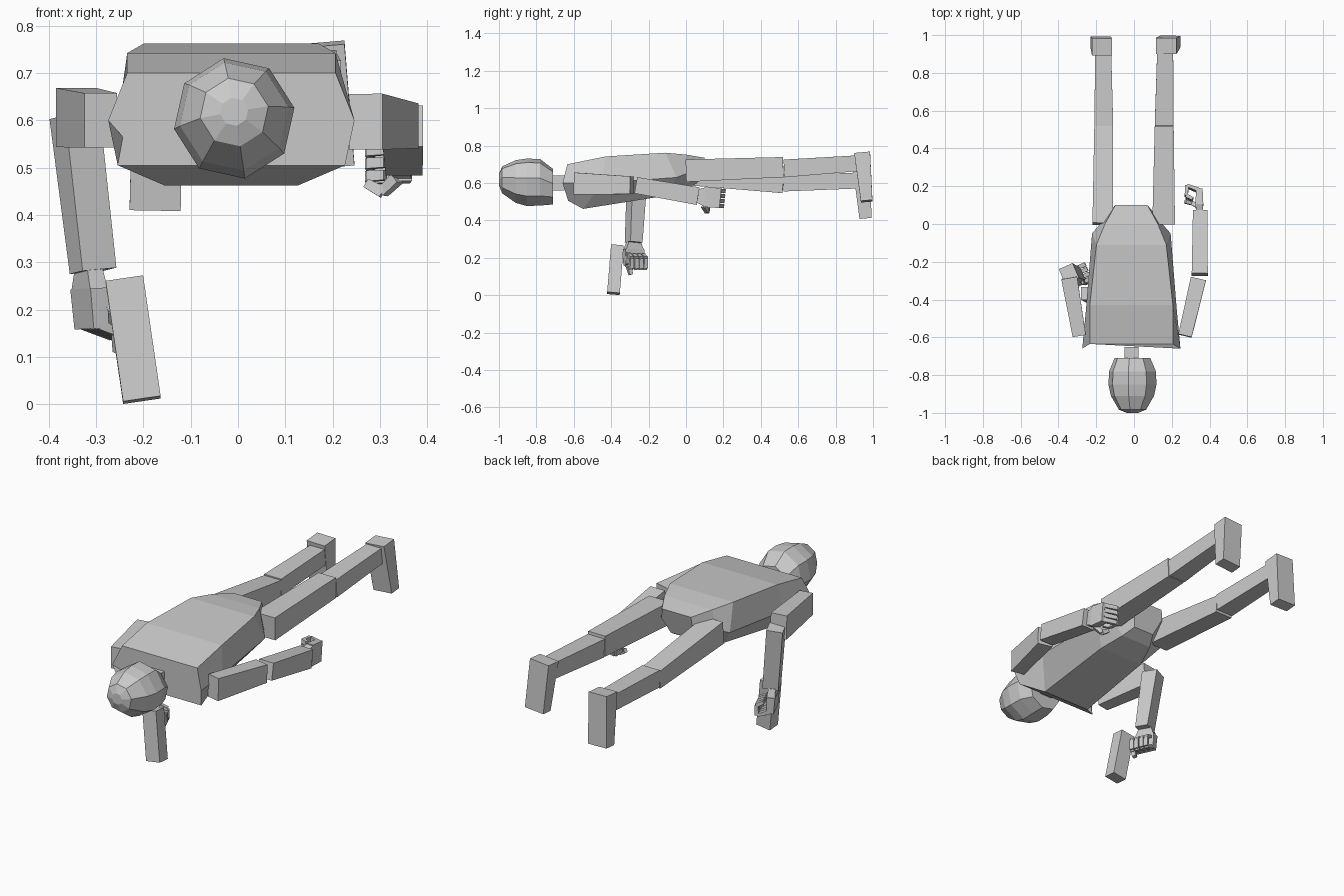
import bpy, bmesh, math
from mathutils import Vector as V

if "Cube" in bpy.data.objects:
    bpy.data.objects.remove(bpy.data.objects["Cube"])


def make(name, verts, faces):
    me = bpy.data.meshes.new(name)
    bm = bmesh.new()
    vs = [bm.verts.new(v) for v in verts]
    for f in faces:
        bm.faces.new([vs[i] for i in f])
    bmesh.ops.recalc_face_normals(bm, faces=bm.faces)
    bm.to_mesh(me)
    bm.free()
    ob = bpy.data.objects.new(name, me)
    bpy.context.collection.objects.link(ob)
    return ob


def loft(name, rings):
    # skin equal-sized rings and cap both ends
    n = len(rings[0])
    faces = [list(range(n)), [(len(rings) - 1) * n + i for i in range(n)]]
    for r in range(len(rings) - 1):
        for i in range(n):
            j = (i + 1) % n
            faces.append([r * n + i, r * n + j, (r + 1) * n + j, (r + 1) * n + i])
    return make(name, [v for ring in rings for v in ring], faces)


def limb(name, a, b, s1, s2=None, side=(1, 0, 0)):
    # tapered box from a to b, sizes given along side and across it
    a, b = V(a), V(b)
    d = (b - a).normalized()
    side = V(side)
    side = (side - d * side.dot(d)).normalized()
    up = d.cross(side)
    rings = []
    for p, (w, h) in ((a, s1), (b, s2 or s1)):
        rings.append([p + side * w * i / 2 + up * h * j / 2
                      for i, j in ((-1, -1), (1, -1), (1, 1), (-1, 1))])
    return loft(name, rings)


def hand(name, wrist, u, c, v, thumb):
    # u = along palm, c = curl direction, v = across the knuckles
    wrist, u, c, v = V(wrist), V(u), V(c), V(v)

    def at(p):
        return wrist + u * p[0] + c * p[1] + v * p[2]
    limb(name + "_wrist", at((-.01, 0, 0)), at((.03, 0, 0)), (.07, .035), (.1, .04), v)
    limb(name + "_palm", at((.03, 0, 0)), at((.115, 0, 0)), (.11, .042), (.105, .034), v)
    curl = [(.107, 0), (.132, .065), (.078, .07), (.06, .035)]
    for k in range(4):
        off = (k - 1.5) * .027
        for s in range(3):
            limb(f"{name}_finger_{k}_{s}", at((*curl[s], off)), at((*curl[s + 1], off)),
                 (.023, .02), (.021, .016), v)
    for s in range(2):
        limb(f"{name}_thumb_{s}", at(thumb[s]), at(thumb[s + 1]), (.024, .024), (.02, .02), v)


# torso: six-point sections (half width, y, z) for bottom, middle, top
sections = [
    ((.24, -.63, .505), (.26, -.66, .60), (.22, -.635, .70)),
    ((.14, -.55, .462), (.24, -.45, .60), (.22, -.43, .742)),
    ((.13, -.12, .53), (.208, -.05, .63), (.185, -.11, .762)),
    ((.09, .0, .565), (.165, .0, .65), (.14, .0, .752)),
    ((.06, .06, .60), (.09, .095, .68), (.085, .10, .735)),
]
cx = -.014
loft("torso", [[(cx + w, y, z) for w, y, z in s] + [(cx - w, y, z) for w, y, z in reversed(s)]
               for s in sections])

# head and neck
head = []
for y, r, z in ((-1, .03, .618), (-.983, .073, .617), (-.91, .116, .608), (-.85, .129, .604),
                (-.78, .126, .604), (-.71, .096, .58)):
    head.append([(-.008 + r * math.cos(math.radians(100 + 45 * k)), y,
                  z + r * math.sin(math.radians(100 + 45 * k))) for k in range(8)])
loft("head", head)
limb("neck", (cx, -.74, .6), (cx, -.65, .6), (.075, .078))

# legs
limb("left_thigh", (-.165, 0, .648), (-.16, .52, .592), (.11, .118), (.10, .092))
limb("left_shin", (-.16, .52, .6), (-.163, .91, .613), (.10, .09), (.085, .085))
limb("left_foot", (-.17, .937, .68), (-.175, .96, .412), (.105, .09), (.108, .065))
limb("right_thigh", (.157, 0, .666), (.16, .52, .685), (.12, .12), (.10, .108))
limb("right_shin", (.16, .525, .678), (.165, .91, .705), (.10, .095), (.085, .085))
limb("right_foot", (.17, .942, .76), (.192, .966, .503), (.11, .085), (.108, .062))

# arms
limb("left_upper_arm", (-.29, -.592, .6), (-.343, -.285, .606), (.07, .115), (.085, .125))
limb("left_forearm", (-.345, -.262, .61), (-.306, -.28, .282), (.08, .085), (.078, .07), (.92, .39, 0))
limb("right_upper_arm", (.27, -.592, .597), (.341, -.29, .588), (.072, .118), (.082, .095))
limb("right_forearm", (.348, -.268, .588), (.351, .065, .53), (.085, .088), (.078, .095))

# hands
hand("left_hand", (-.315, -.28, .275), (.05, 0, -1), (.92, .39, 0), (-.39, .92, 0),
     [(.05, .02, -.04), (.11, .04, -.05), (.165, .045, -.035)])
hand("right_hand", (.346, .07, .53), (0, .99, -.1), (-1, 0, 0), (0, .1, .99),
     [(.03, .01, -.05), (.05, .04, -.078), (.055, .075, -.058)])

# block hanging below the left hand
limb("held_block", (-.24, -.367, .264), (-.203, -.388, .0095), (.08, .068))
